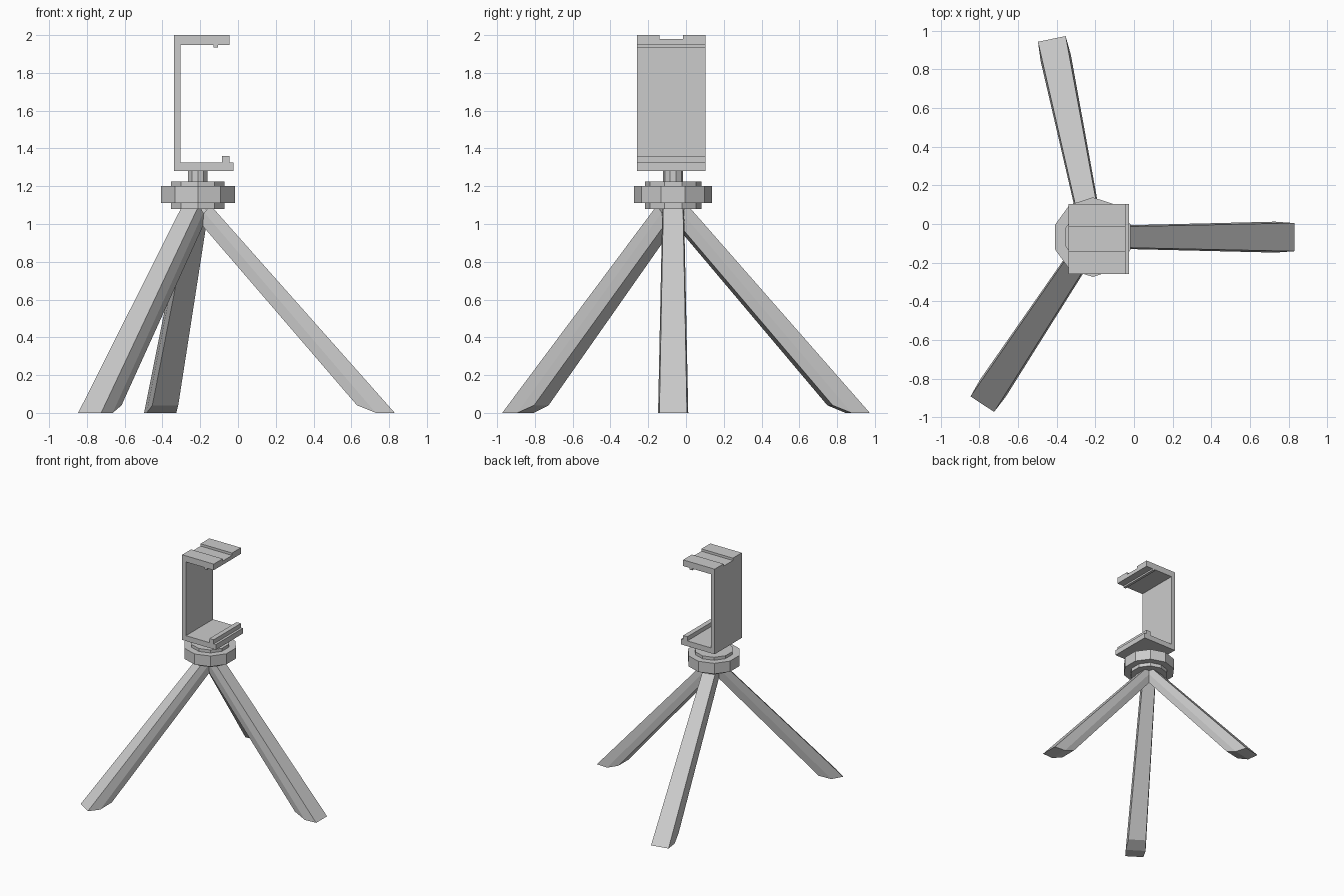
import bpy, bmesh
from math import radians, sin, cos, pi

if "Cube" in bpy.data.objects:
    bpy.data.objects.remove(bpy.data.objects["Cube"])

CX, CY = -0.213, -0.068   # vertical axis of the head


def make_object(name, verts, faces):
    mesh = bpy.data.meshes.new(name)
    mesh.from_pydata(verts, [], faces)
    bm = bmesh.new()
    bm.from_mesh(mesh)
    bmesh.ops.recalc_face_normals(bm, faces=bm.faces)
    bm.to_mesh(mesh)
    bm.free()
    obj = bpy.data.objects.new(name, mesh)
    bpy.context.collection.objects.link(obj)
    return obj


def loft(name, rings):
    """Skin a list of equal-length rings and close both ends."""
    n = len(rings[0])
    verts = [v for ring in rings for v in ring]
    faces = [(k * n + i, k * n + (i + 1) % n, (k + 1) * n + (i + 1) % n, (k + 1) * n + i)
             for k in range(len(rings) - 1) for i in range(n)]
    faces += [tuple(range(n)), tuple(range(len(verts) - n, len(verts)))]
    return make_object(name, verts, faces)


# Head: ten-sided stacked discs
def disc(name, r, z0, z1):
    ring = lambda z: [(CX + r * cos(pi / 2 + i * pi / 5), CY + r * sin(pi / 2 + i * pi / 5), z)
                      for i in range(10)]
    return loft(name, [ring(z0), ring(z1)])


disc("head_collar", 0.15, 1.08, 1.225)
disc("head_knob", 0.206, 1.11, 1.2)
disc("neck", 0.053, 1.2, 1.29)

# Phone clamp: side profile (x, z) extruded along y
profile = [(-0.34, 1.28), (-0.025, 1.28), (-0.025, 1.325), (-0.045, 1.325), (-0.045, 1.36),
           (-0.085, 1.36), (-0.085, 1.325), (-0.305, 1.325), (-0.305, 1.948), (-0.13, 1.948),
           (-0.13, 1.934), (-0.107, 1.934), (-0.107, 1.948), (-0.045, 1.948),
           (-0.045, 2.0), (-0.34, 2.0)]
clamp = loft("phone_clamp", [[(x, y, z) for x, z in profile] for y in (-0.26, 0.103)])

# Groove across the top of the clamp
bpy.ops.mesh.primitive_cube_add(size=1, location=(-0.2, -0.078, 2.03))
cutter = bpy.context.object
cutter.name = "groove_cutter"
cutter.scale = (0.6, 0.126, 0.1)
cutter.hide_render = True
cut = clamp.modifiers.new("groove", 'BOOLEAN')
cut.operation = 'DIFFERENCE'
cut.solver = 'EXACT'
cut.object = cutter
bpy.context.view_layer.objects.active = clamp
bpy.ops.object.modifier_apply(modifier=cut.name)
bpy.data.objects.remove(cutter)


# Legs: tapered six-sided bars, given as (radius, height, half width) from outer to inner side
def leg(name, angle, reach):
    top = [(0.067, 1.10, 0.052), (0.035, 1.06, 0.058), (0.0, 1.02, 0.05)]
    foot = [(reach, 0.0, 0.073), (reach - 0.1, 0.0, 0.08), (reach - 0.2, 0.04, 0.07)]
    a = radians(angle)

    def ring(rows):
        pts = [(r, w, z) for r, z, w in rows] + [(r, -w, z) for r, z, w in reversed(rows)]
        return [(CX + r * cos(a) - w * sin(a), CY + r * sin(a) + w * cos(a), z) for r, w, z in pts]

    obj = loft(name, [ring(top), ring(foot)])
    # split the bent foot cap into two flat quads
    bm = bmesh.new()
    bm.from_mesh(obj.data)
    bm.verts.ensure_lookup_table()
    for i in (0, 6):
        bmesh.utils.face_split(
            next(f for f in bm.faces if len(f.verts) == 6 and bm.verts[i] in f.verts),
            bm.verts[i + 1], bm.verts[i + 4])
    bm.to_mesh(obj.data)
    bm.free()


for name, angle, reach in (("right_leg", 0, 1.043), ("back_leg", 101.7, 1.048),
                           ("front_leg", 236.5, 1.037)):
    leg(name, angle, reach)
